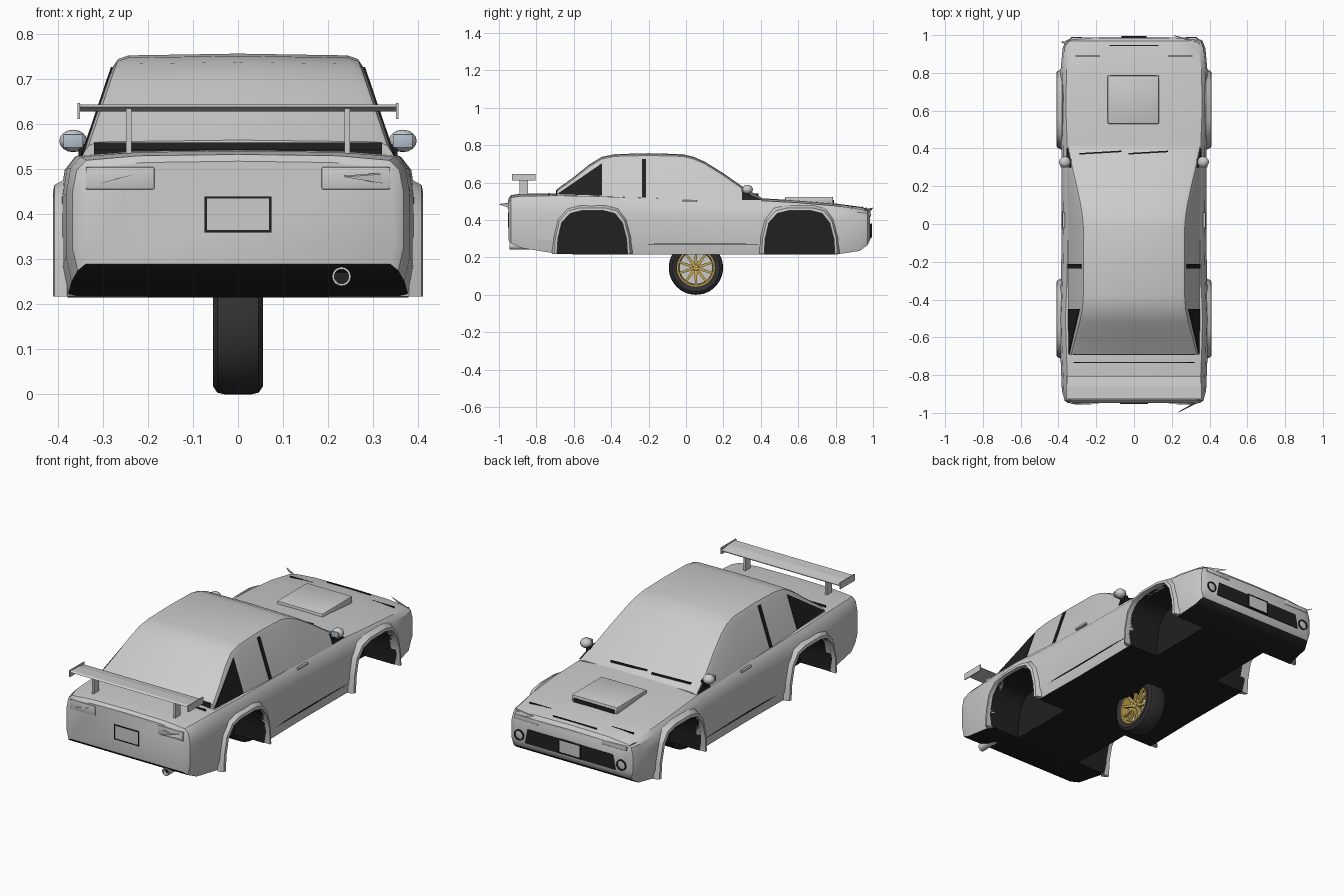
import bpy, bmesh, math
from mathutils import Vector, Matrix

if "Cube" in bpy.data.objects:
    bpy.data.objects.remove(bpy.data.objects["Cube"])


def material(name, col):
    m = bpy.data.materials.new(name)
    m.diffuse_color = (*col, 1)
    m.use_nodes = True
    m.node_tree.nodes["Principled BSDF"].inputs["Base Color"].default_value = m.diffuse_color
    return m


BLACK = material("black_trim", (.015, .015, .015))
RUBBER = material("rubber", (.03, .03, .03))
GOLD = material("gold", (.6, .4, .08))
GLASS = material("mirror_glass", (.45, .52, .6))
GREY = material("body_grey", (.8, .8, .8))


def finish(name, bm, mat=None, smooth=None):
    bmesh.ops.recalc_face_normals(bm, faces=bm.faces)
    me = bpy.data.meshes.new(name)
    bm.to_mesh(me)
    bm.free()
    ob = bpy.data.objects.new(name, me)
    bpy.context.collection.objects.link(ob)
    if mat:
        me.materials.append(mat)
    if smooth:
        shade(ob, smooth)
    return ob


def shade(ob, angle):
    bpy.ops.object.select_all(action='DESELECT')
    ob.select_set(True)
    bpy.context.view_layer.objects.active = ob
    bpy.ops.object.shade_smooth_by_angle(angle=math.radians(angle))


def loft(name, rings, mat=None, smooth=None, cap=True, loop=False):
    bm = bmesh.new()
    rows = [[bm.verts.new(p) for p in r] for r in rings]
    n = len(rows[0])
    for a, b in zip(rows, rows[1:] + (rows[:1] if loop else [])):
        for i in range(n):
            j = (i + 1) % n
            bm.faces.new((a[i], a[j], b[j], b[i]))
    if cap and not loop:
        bm.faces.new(rows[0])
        bm.faces.new(rows[-1])
    return finish(name, bm, mat, smooth)


def box(name, lo, hi, mat=None, bevel=0, rot=None):
    bm = bmesh.new()
    lo, hi = Vector(lo), Vector(hi)
    bmesh.ops.create_cube(bm, size=1)
    bmesh.ops.scale(bm, vec=hi - lo, verts=bm.verts)
    if bevel:
        bmesh.ops.bevel(bm, geom=bm.edges[:], offset=bevel, segments=2, affect='EDGES', profile=.5)
    if rot:
        bmesh.ops.rotate(bm, matrix=rot, verts=bm.verts)
    bmesh.ops.translate(bm, vec=(lo + hi) / 2, verts=bm.verts)
    return finish(name, bm, mat, 35 if bevel else None)


def prism(name, pts, offset, mat=None):
    """Flat polygon given a thickness."""
    return loft(name, [pts, [Vector(p) + Vector(offset) for p in pts]], mat)


def lathe(name, profile, center, axis='X', segs=40, mat=None, smooth=35):
    """Closed (along, radius) profile spun around an axis."""
    rings = []
    for k in range(segs):
        a = 2 * math.pi * k / segs
        c, s = math.cos(a), math.sin(a)
        rings.append([Vector(center) + Vector((t, r * c, r * s) if axis == 'X' else (r * c, t, r * s))
                      for t, r in profile])
    return loft(name, rings, mat, smooth, loop=True)


def mirrored(half, y):
    """Half section from bottom to top centre, mirrored into a ring."""
    return [(x, y, z) for x, z in half] + [(-x, y, z) for x, z in half[::-1] if x > 0]


# Lower body: sections (y, half width, bottom, top)
sections = [(-.948, .350, .29, .515), (-.935, .368, .275, .530), (-.88, .382, .25, .538),
            (-.68, .39, .218, .54), (-.5, .395, .215, .537), (-.3, .387, .215, .53),
            (0, .382, .215, .522), (.4, .385, .215, .513), (.6, .392, .215, .502),
            (.8, .39, .215, .485), (.93, .378, .235, .468), (.97, .362, .265, .458),
            (.985, .335, .295, .44)]
rings = []
for y, w, b, t in sections:
    h = t - b
    rings.append(mirrored([(w - .012, b), (w, b + .2 * h), (w, b + .68 * h), (w - .01, t - .12 * h),
                           (w - .032, t - .01), (w * .6, t), (0, t + .003)], y))
body = loft("body", rings, GREY)
body.data.materials.append(BLACK)

# Wheel arches: cut wells and flared lips
ARCH = [(-.19, .19), (-.185, .30), (-.165, .385), (-.12, .435), (-.06, .45), (.06, .45),
        (.12, .435), (.16, .385), (.182, .30), (.188, .19)]
CENTERS = (-.5, .608)
for cy in CENTERS:
    for s in (1, -1):
        cut = prism("arch_cutter", [(s * .2, cy + y, z) for y, z in ARCH], (s * .3, 0, 0))
        cut.hide_render = True
        mod = body.modifiers.new("well", 'BOOLEAN')
        mod.object, mod.solver = cut, 'EXACT'
        bpy.context.view_layer.objects.active = body
        bpy.ops.object.modifier_apply(modifier=mod.name)
        bpy.data.objects.remove(cut)
        lip = []
        for y, z in ARCH:
            z = max(z, .217)
            oy, oz = y * 1.14, .217 + (z - .217) * 1.13
            lip.append([(s * .36, cy + y, z), (s * .411, cy + y, z),
                        (s * .408, cy + (y + oy) / 2, (z + oz) / 2), (s * .38, cy + oy, oz)])
        loft("arch_flare", lip, None, 40)
for p in body.data.polygons:
    c = p.center
    well = .19 < abs(c.x) < .37 and .2 < c.z < .46 and any(abs(c.y - cy) < .195 for cy in CENTERS)
    p.material_index = 1 if well or p.normal.z < -.5 else 0
shade(body, 35)


# Cabin: roof line lofted with leaning sides
def side_x(z):
    return .342 - (z - .54) * .34


rings = []
for y, t in [(-.69, .565), (-.6, .63), (-.52, .695), (-.45, .738), (-.38, .752), (-.2, .757), (-.02, .752),
             (.04, .738), (.1, .712), (.2, .65), (.3, .58), (.41, .515)]:
    c = side_x(t - .03)
    rings.append(mirrored([(side_x(.47), .47), (c, t - .03), (c - .012, t - .012),
                           (c - .035, t - .004), (0, t)], y))
loft("cabin", rings, None, 30)
box("rear_window_base", (-.32, -.694, .53), (.32, -.688, .56), BLACK)

# Black side panels: quarter window, door pillar, front corner
PANELS = {"quarter_window": [(-.69, .538), (-.45, .53), (-.45, .703)],
          "door_pillar": [(-.235, .52), (-.213, .52), (-.213, .727), (-.235, .727)],
          "front_corner": [(.30, .508), (.40, .508), (.30, .56)]}
for s in (1, -1):
    for name, pts in PANELS.items():
        prism(name, [(s * (side_x(z) + .004), y, z) for y, z in pts], (-s * .01, 0, 0), BLACK)
    # Sill strip and door handle
    box("sill_strip", (s * .38 - .004, -.29, .268), (s * .38 + .004, .39, .274), BLACK)
    box("door_handle", (s * .372 - .006, -.02, .497), (s * .372 + .006, .06, .508))
    # Door mirror
    bm = bmesh.new()
    bmesh.ops.create_uvsphere(bm, u_segments=12, v_segments=8, radius=1)
    bmesh.ops.scale(bm, vec=(.031, .03, .025), verts=bm.verts)
    bmesh.ops.translate(bm, vec=(s * .366, .328, .563), verts=bm.verts)
    finish("mirror_housing", bm, None, 40)
    box("mirror_glass", (s * .366 - .022, .298, .548), (s * .366 + .022, .306, .578), GLASS, .002)
    box("mirror_stalk", (s * .342 - .012, .312, .525), (s * .342 + .012, .345, .555), BLACK)
    # Spoiler supports and end plates
    box("spoiler_post", (s * .243 - .006, -.89, .53), (s * .243 + .006, -.845, .635))
    box("spoiler_end_plate", (s * .354 - .003, -.93, .612), (s * .354 + .003, -.805, .647))
    # Tail light panel with pointed lens
    box("tail_light", (s * .262 - .076, -.951, .455), (s * .262 + .076, -.94, .505), None, .003)
    prism("tail_lens", [(s * .33, -.95, .462), (s * .29, -.95, .475), (s * .225, -.952, .49)], (0, -.004, 0))
    # Fog lights, headlights, bonnet slots
    lathe("fog_light_ring", [(-.01, .022), (.006, .022), (.006, .029), (-.01, .029)],
          (s * .305, .984, .335), 'Y', 24, BLACK)
    lathe("fog_light", [(-.01, .0005), (.004, .0005), (.002, .022), (-.01, .022)],
          (s * .305, .984, .335), 'Y', 24)
    box("headlight", (s * .26 - .075, .95, .415), (s * .26 + .075, .988, .44), None, .005)
    box("bonnet_slot", (s * .245 - .065, .887, .46), (s * .245 + .065, .892, .4745), BLACK)

# Spiky lens corners
prism("tail_lens_tip", [(.33, -.943, .49), (.36, -.935, .462), (.235, -.998, .483)], (0, .004, .003))
prism("head_lens_tip", [(-.34, .968, .44), (-.36, .95, .455), (-.385, .962, .468)], (0, .003, .003))
prism("head_lens_tip", [(.31, .975, .43), (.35, .955, .452), (.21, 1.0, .463)], (0, -.004, .003))

# Spoiler wing
wing = [(-.93, .638), (-.92, .644), (-.86, .642), (-.805, .632), (-.805, .628), (-.86, .632)]
prism("spoiler_wing", [(-.354, y, z) for y, z in wing], (.708, 0, 0))


# Number plate frames
def plate(name, y, z0, z1, w, t=.005):
    for x0, x1, a, b in ((-w, w, z0, z0 + t), (-w, w, z1 - t, z1), (-w, -w + t, z0, z1), (w - t, w, z0, z1)):
        box(name + "_frame", (x0, y - .004, a), (x1, y + .004, b), BLACK)
    box(name, (-w, y - .002, z0), (w, y + .002, z1))


plate("rear_plate", -.948, .36, .44, .074)
plate("front_plate", .99, .305, .38, .065)

# Front grille and nose slot
prism("grille", [(-.27, .98, .30), (.27, .98, .30), (.255, .98, .378), (-.255, .98, .378)], (0, .008, 0), BLACK)
box("nose_slot", (-.13, .942, .45), (.13, .947, .471), BLACK)

# Bonnet scoop and boot seam
box("bonnet_scoop", (-.14, .53, .485), (.133, .787, .524), None, .008)
box("scoop_intake", (-.125, .7, .48), (.118, .79, .508), BLACK)
box("boot_seam", (-.32, -.735, .53), (.32, -.731, .5435), BLACK)

# Wipers
for x0, x1 in ((-.29, -.065), (-.03, .18)):
    box("wiper", (x0, .374, .532), (x1, .382, .541), BLACK, 0, Matrix.Rotation(.06, 3, 'Z'))

# Exhaust tip
lathe("exhaust", [(-.05, .016), (-.05, .021), (.08, .021), (.08, .016)], (.23, -.895, .262), 'Y', 20)
lathe("exhaust_core", [(-.03, .0005), (-.03, .0165), (.06, .0165), (.06, .0005)], (.23, -.895, .262), 'Y', 20, BLACK)

# Single wheel under the floor
WC = Vector((0, .053, .145))
lathe("tyre", [(-.045, .1), (-.052, .11), (-.055, .128), (-.046, .141), (-.03, .145), (.03, .145),
               (.046, .141), (.055, .128), (.052, .11), (.045, .1)], WC, segs=48, mat=RUBBER)
lathe("rim", [(.047, .101), (.047, .093), (.02, .088), (-.045, .092), (-.045, .101)], WC, segs=48, mat=GOLD)
lathe("brake_disc", [(-.008, .001), (-.008, .089), (.008, .089), (.008, .001)], WC)
lathe("hub", [(0, .001), (0, .024), (.034, .022), (.04, .014), (.04, .001)], WC, mat=GOLD, segs=24)
for k in range(10):
    rot = Matrix.Rotation(2 * math.pi * k / 10, 3, 'X')
    spoke = [(.036, -.008, .015), (.036, .008, .015), (.04, .005, .094), (.04, -.005, .094)]
    prism("spoke", [WC + rot @ Vector(p) for p in spoke], (-.014, 0, 0), GOLD)
    if k % 2:
        p = WC + rot @ Vector((.036, 0, .016))
        lathe("wheel_bolt", [(0, .0005), (0, .004), (.008, .004), (.008, .0005)], p, segs=8)
